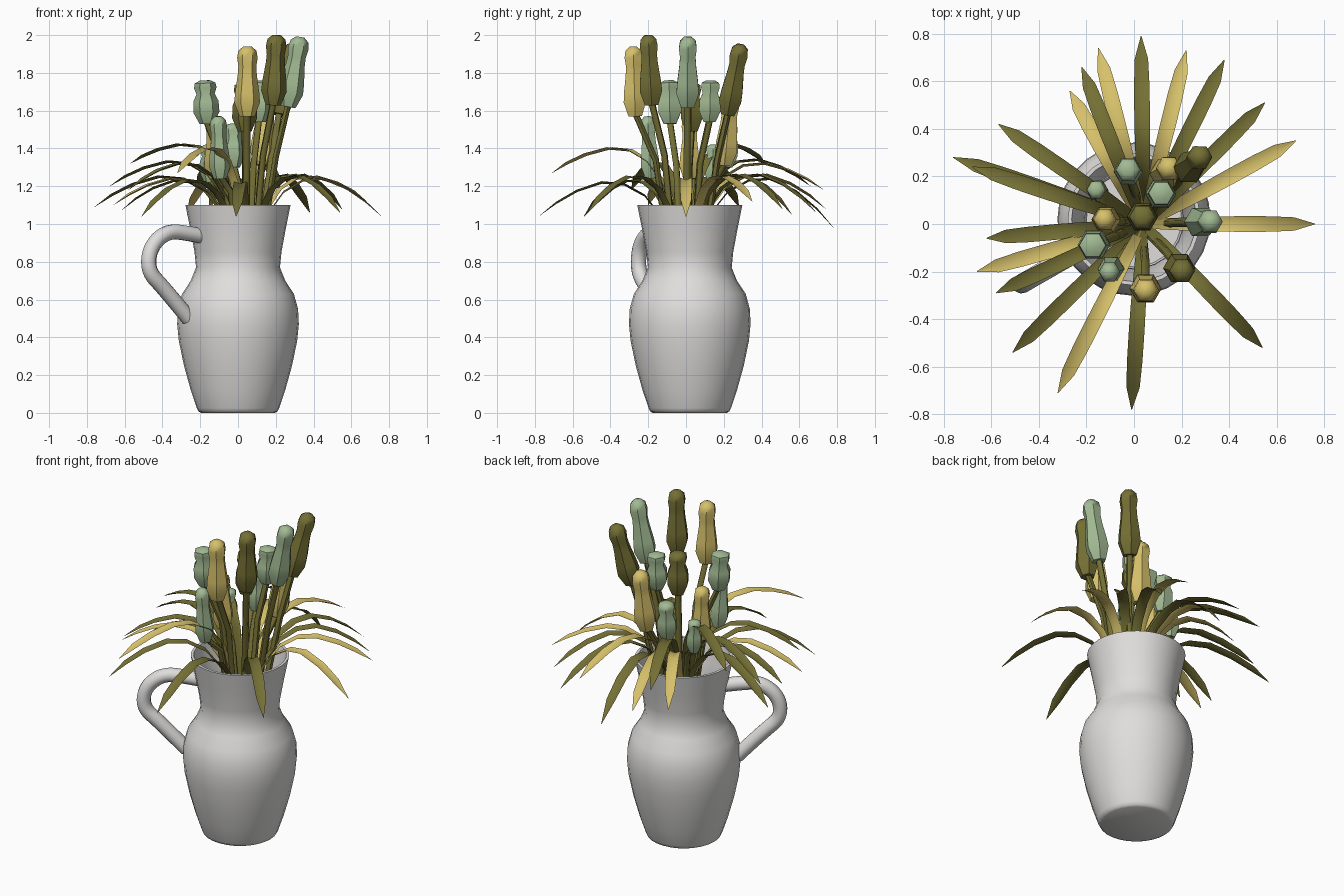
import bpy, bmesh, math
from mathutils import Vector

if "Cube" in bpy.data.objects:
    bpy.data.objects.remove(bpy.data.objects["Cube"])


def material(name, rgb):
    m = bpy.data.materials.new(name)
    m.diffuse_color = (*rgb, 1)
    m.use_nodes = True
    m.node_tree.nodes["Principled BSDF"].inputs["Base Color"].default_value = m.diffuse_color
    return m


GREY = material("jug grey", (0.74, 0.73, 0.72))
MATS = {"o": material("olive", (0.175, 0.16, 0.035)),
        "y": material("straw yellow", (0.67, 0.53, 0.145)),
        "s": material("sage green", (0.36, 0.49, 0.29))}


def smooth(ob, angle):
    bpy.ops.object.select_all(action="DESELECT")
    ob.select_set(True)
    bpy.context.view_layer.objects.active = ob
    bpy.ops.object.shade_smooth_by_angle(angle=math.radians(angle))


def finish(name, bm, mat, angle):
    me = bpy.data.meshes.new(name)
    bm.to_mesh(me)
    bm.free()
    ob = bpy.data.objects.new(name, me)
    bpy.context.collection.objects.link(ob)
    me.materials.append(mat)
    smooth(ob, angle)
    return ob


def lathe(name, start, end, profile, n, mat, angle):
    """Rings of (radius, distance) along the axis start -> end, capped at both ends."""
    bm = bmesh.new()
    axis = (end - start).normalized()
    side = Vector((1, 0, 0))
    u = (side - axis * side.dot(axis)).normalized()
    v = axis.cross(u)
    rings = []
    for r, d in profile:
        rings.append([bm.verts.new(start + axis * d + r * (u * math.cos(a) + v * math.sin(a)))
                      for a in (2 * math.pi * k / n for k in range(n))])
    for a, b in zip(rings, rings[1:]):
        for k in range(n):
            j = (k + 1) % n
            bm.faces.new((a[k], a[j], b[j], b[k]))
    bm.faces.new(rings[0][::-1])
    bm.faces.new(rings[-1])
    bmesh.ops.recalc_face_normals(bm, faces=bm.faces)
    return finish(name, bm, mat, angle)


def tubes(name, paths, radius, mat, res, kind="POLY"):
    cu = bpy.data.curves.new(name, "CURVE")
    cu.dimensions = "3D"
    cu.bevel_depth = radius
    cu.bevel_resolution = res
    cu.use_fill_caps = True
    for path in paths:
        sp = cu.splines.new(kind)
        sp.points.add(len(path) - 1)
        for p, co in zip(sp.points, path):
            p.co = (*co, 1)
        if kind == "NURBS":
            sp.order_u = 3
            sp.use_endpoint_u = True
            sp.resolution_u = 5
    cu.materials.append(mat)
    ob = bpy.data.objects.new(name, cu)
    bpy.context.collection.objects.link(ob)
    bpy.ops.object.select_all(action="DESELECT")
    ob.select_set(True)
    bpy.context.view_layer.objects.active = ob
    bpy.ops.object.convert(target="MESH")
    smooth(bpy.context.object, 60)


# jug: outer wall, rim, inner wall
C = Vector((0, 0.02, 0))
outer = [(0.195, 0), (0.21, 0.008), (0.218, 0.025), (0.25, 0.12), (0.286, 0.25), (0.313, 0.38), (0.322, 0.47),
         (0.318, 0.55), (0.296, 0.63), (0.25, 0.70), (0.222, 0.77), (0.23, 0.85), (0.252, 0.97), (0.278, 1.1)]
inner = [(0.262, 1.1), (0.236, 0.97), (0.207, 0.8), (0.23, 0.7), (0.295, 0.5), (0.2, 0.04)]
lathe("jug", C, C + Vector((0, 0, 1)), outer + inner, 28, GREY, 70)

# handle, in the vertical plane pointing left and a little to the front
h = Vector((-0.87, -0.5, 0))
side_path = [(0.215, 0.935), (0.30, 0.95), (0.43, 0.965), (0.535, 0.88), (0.55, 0.75), (0.45, 0.66), (0.30, 0.50)]
tubes("handle", [[C + h * r + Vector((0, 0, z)) for r, z in side_path]], 0.041, GREY, 3, "NURBS")

# flower heads: top x, y, z, length, radius, lean, colour, long or short shape
LONG = [(0.6, 0), (1, 0.2), (0.94, 0.34), (0.74, 0.6), (0.7, 0.72), (0.8, 0.84), (0.7, 0.94), (0.32, 1)]
SHORT = [(0.55, 0), (1, 0.27), (0.97, 0.52), (0.7, 0.69), (0.86, 0.83), (0.8, 0.94), (0.4, 1)]
heads = [(0.205, -0.20, 2.00, 0.37, 0.068, 0.91, "o", LONG), (0.285, 0.29, 1.95, 0.37, 0.068, 0.76, "o", LONG),
         (0.33, 0.01, 1.99, 0.37, 0.068, 0.80, "s", LONG), (0.05, -0.28, 1.94, 0.37, 0.068, 0.96, "y", LONG),
         (-0.175, -0.09, 1.76, 0.23, 0.069, 0.94, "s", SHORT), (0.115, 0.13, 1.76, 0.22, 0.066, 0.96, "s", SHORT),
         (0.035, 0.03, 1.75, 0.26, 0.066, 1, "o", SHORT), (-0.105, -0.205, 1.57, 0.33, 0.057, 0.9, "s", LONG),
         (-0.025, 0.23, 1.53, 0.23, 0.062, 0.94, "s", SHORT), (-0.16, 0.145, 1.42, 0.2, 0.048, 0.95, "s", SHORT),
         (-0.125, 0.02, 1.57, 0.33, 0.062, 0.92, "y", LONG), (0.15, 0.24, 1.68, 0.37, 0.068, 0.85, "y", LONG)]
stems = []
for i, (x, y, z, length, rad, lean, col, shape) in enumerate(heads):
    top = Vector((x, y, z))
    low = Vector((x * lean, y * lean, z - length))
    full = (top - low).length
    lathe(f"flower_head_{i + 1}", low, top, [(r * rad, t * full) for r, t in shape], 6, MATS[col], 50)
    mid = Vector((0.02 + x * 0.55, y * 0.57, 0.5 * (low.z + 1.1)))
    stems.append([(0.03 + x * 0.15, y * 0.2, 0.6), mid, low + (top - low) * 0.05])
tubes("stems", stems, 0.018, MATS["o"], 1)


# leaves: tip x, y, peak height, tip height, colour
def leaf(name, x, y, peak, tip, col):
    root = Vector((0.04, 0.0, 0))
    run = Vector((x, y, 0)) - root
    across = Vector((-run.y, run.x, 0)).normalized()
    drop = peak - tip
    pts = [(0.0, 0.6, 0.036), (0.07, 0.9, 0.042), (0.16, peak - 0.19, 0.05), (0.28, peak - 0.07, 0.057),
           (0.42, peak - 0.01, 0.063), (0.57, peak, 0.066), (0.74, peak - drop * 0.25, 0.065),
           (0.88, peak - drop * 0.6, 0.056), (1, tip, 0.003)]
    bm = bmesh.new()
    rows = []
    for t, z, w in pts:
        p = root + run * t + Vector((0, 0, z))
        fold = Vector((0, 0, w * 0.1))
        rows.append([bm.verts.new(q) for q in (p - across * w / 2 + fold, p - fold, p + across * w / 2 + fold)])
    for a, b in zip(rows, rows[1:]):
        for k in (0, 1):
            bm.faces.new((a[k], b[k], b[k + 1], a[k + 1]))
    finish(name, bm, MATS[col], 60)


leaves = [(0.03, 0.79, 1.24, 0.97, "o"), (0.22, 0.73, 1.32, 1.18, "y"), (0.38, 0.69, 1.26, 1.06, "o"),
          (0.55, 0.51, 1.26, 1.08, "o"), (0.68, 0.35, 1.25, 1.12, "y"), (0.76, 0.0, 1.24, 1.04, "y"),
          (0.54, -0.52, 1.25, 1.06, "o"), (-0.01, -0.78, 1.22, 1.04, "o"), (-0.32, -0.71, 1.40, 1.27, "y"),
          (-0.51, -0.54, 1.23, 1.04, "o"), (-0.66, -0.20, 1.24, 1.10, "y"), (-0.58, -0.29, 1.32, 1.18, "o"),
          (-0.62, -0.06, 1.23, 1.07, "o"), (-0.76, 0.28, 1.25, 1.09, "o"), (-0.68, 0.24, 1.33, 1.20, "o"),
          (-0.57, 0.42, 1.42, 1.32, "o"), (-0.27, 0.56, 1.25, 1.05, "y"), (-0.22, 0.66, 1.34, 1.20, "o"),
          (-0.15, 0.74, 1.26, 1.08, "y")]
for i, spec in enumerate(leaves):
    leaf(f"leaf_{i + 1}", *spec)
